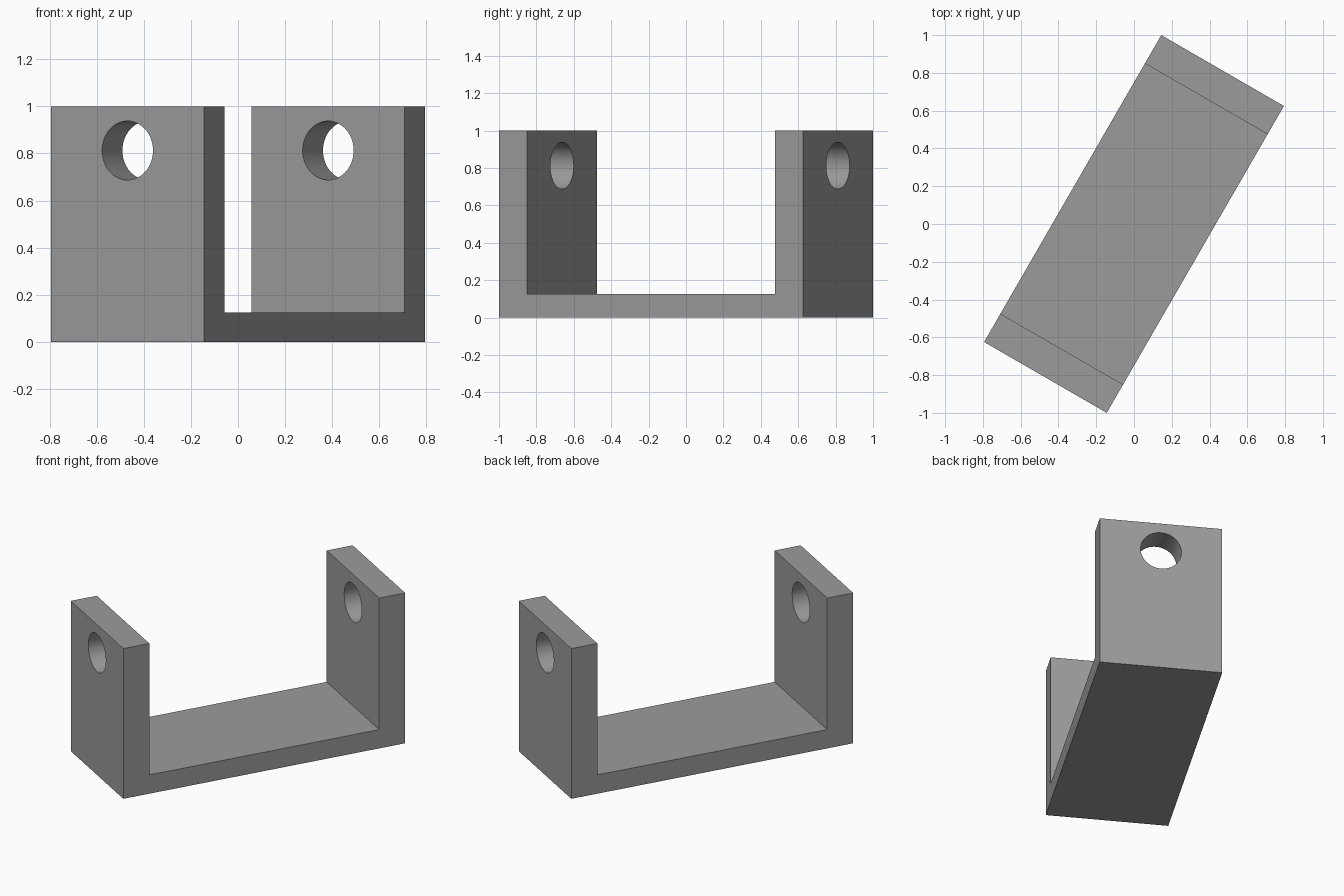
import bpy, bmesh, math
from mathutils import Matrix

if "Cube" in bpy.data.objects:
    bpy.data.objects.remove(bpy.data.objects["Cube"])

LENGTH, WIDTH, HEIGHT = 1.876, 0.75, 1.0
WALL, BASE = 0.173, 0.125
HOLE_R, HOLE_Z = 0.125, 0.8125
TURN = Matrix.Rotation(math.radians(-30), 4, 'Z')

grey = bpy.data.materials.new("grey")
grey.diffuse_color = (0.33, 0.33, 0.33, 1)
grey.use_nodes = True
grey.node_tree.nodes["Principled BSDF"].inputs["Base Color"].default_value = grey.diffuse_color


def make_object(name, bm):
    bmesh.ops.recalc_face_normals(bm, faces=bm.faces)
    bm.transform(TURN)
    mesh = bpy.data.meshes.new(name)
    bm.to_mesh(mesh)
    bm.free()
    mesh.materials.append(grey)
    obj = bpy.data.objects.new(name, mesh)
    bpy.context.collection.objects.link(obj)
    return obj


# U-shaped bracket: side profile extruded across its width
h, i = LENGTH / 2, LENGTH / 2 - WALL
profile = [(-h, 0), (h, 0), (h, HEIGHT), (i, HEIGHT),
           (i, BASE), (-i, BASE), (-i, HEIGHT), (-h, HEIGHT)]
bm = bmesh.new()
face = bm.faces.new([bm.verts.new((-WIDTH / 2, y, z)) for y, z in profile])
ext = bmesh.ops.extrude_face_region(bm, geom=[face])
moved = [g for g in ext["geom"] if isinstance(g, bmesh.types.BMVert)]
bmesh.ops.translate(bm, verts=moved, vec=(WIDTH, 0, 0))
bracket = make_object("bracket", bm)

# One long rod cuts the round hole through both uprights
bm = bmesh.new()
bmesh.ops.create_cone(bm, cap_ends=True, segments=64, radius1=HOLE_R, radius2=HOLE_R,
                      depth=LENGTH + 0.4,
                      matrix=Matrix.Translation((0, 0, HOLE_Z)) @ Matrix.Rotation(math.pi / 2, 4, 'X'))
cutter = make_object("hole_cutter", bm)

cut = bracket.modifiers.new("holes", 'BOOLEAN')
cut.operation = 'DIFFERENCE'
cut.solver = 'EXACT'
cut.object = cutter
bpy.context.view_layer.objects.active = bracket
bracket.select_set(True)
bpy.ops.object.modifier_apply(modifier=cut.name)
bpy.data.objects.remove(cutter)

# Smooth hole walls, crisp edges
bpy.ops.object.shade_smooth_by_angle(angle=math.radians(30))
